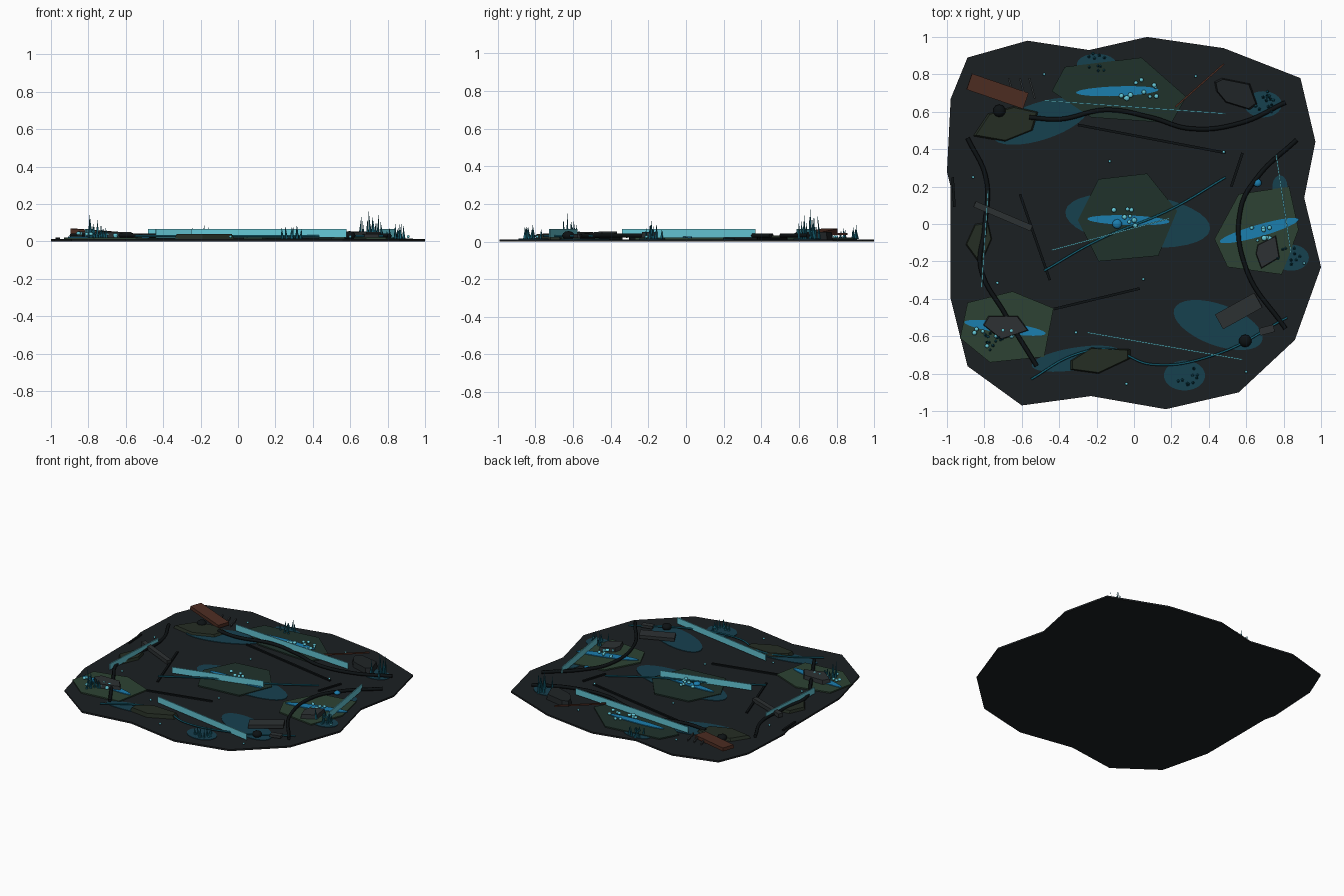
import bpy, bmesh, math, random
from mathutils import Vector, Matrix

if "Cube" in bpy.data.objects:
    bpy.data.objects.remove(bpy.data.objects["Cube"])

random.seed(4)
COLORS = dict(
    soil=(.011, .014, .016), moss=(.026, .055, .033), dark_moss=(.014, .032, .024),
    olive=(.018, .026, .017), water=(.008, .052, .078), glow=(.011, .21, .43),
    cyan=(.13, .58, .68), teal=(.008, .13, .19), cable=(.004, .006, .007),
    rust=(.075, .026, .016), metal=(.026, .031, .033), rock=(.014, .018, .02))
MATS = {}
for n, c in COLORS.items():
    MATS[n] = bpy.data.materials.new(n)
    MATS[n].diffuse_color = (*c, 1)


def finish(bm, name, mat, smooth=False):
    bmesh.ops.recalc_face_normals(bm, faces=bm.faces)
    me = bpy.data.meshes.new(name)
    bm.to_mesh(me)
    bm.free()
    me.materials.append(MATS[mat])
    for p in me.polygons:
        p.use_smooth = smooth
    ob = bpy.data.objects.new(name, me)
    bpy.context.collection.objects.link(ob)
    return ob


def slab(name, pts, z0, z1, mat, top_scale=1.0):
    """Flat polygon extruded from z0 to z1, optionally narrowed at the top."""
    bm = bmesh.new()
    face = bm.faces.new([bm.verts.new((x, y, z0)) for x, y in pts])
    r = bmesh.ops.extrude_face_region(bm, geom=[face], use_keep_orig=True)
    c = Vector((sum(p[0] for p in pts), sum(p[1] for p in pts), 0)) / len(pts)
    for v in r['geom']:
        if isinstance(v, bmesh.types.BMVert):
            v.co = c + (v.co - c) * top_scale
            v.co.z = z1
    return finish(bm, name, mat)


def ellipse(name, x, y, rx, ry, deg, z0, z1, mat, n=32):
    a = math.radians(deg)
    pts = []
    for i in range(n):
        t = 2 * math.pi * i / n
        u, v = rx * math.cos(t), ry * math.sin(t)
        pts.append((x + u * math.cos(a) - v * math.sin(a), y + u * math.sin(a) + v * math.cos(a)))
    return slab(name, pts, z0, z1, mat)


def box(name, loc, size, deg, mat, tilt=0):
    bm = bmesh.new()
    m = (Matrix.Translation(loc) @ Matrix.Rotation(math.radians(deg), 4, 'Z')
         @ Matrix.Rotation(math.radians(tilt), 4, 'Y') @ Matrix.Diagonal((*size, 1)))
    bmesh.ops.create_cube(bm, size=1, matrix=m)
    return finish(bm, name, mat)


def strip(name, a, b, width, z0, z1, mat):
    """Upright or flat bar between two plan points."""
    d = Vector(b) - Vector(a)
    return box(name, ((a[0] + b[0]) / 2, (a[1] + b[1]) / 2, (z0 + z1) / 2),
               (d.length, width, z1 - z0), math.degrees(math.atan2(d.y, d.x)), mat)


def cable(name, pts, z, r, mat):
    cu = bpy.data.curves.new(name, 'CURVE')
    cu.dimensions = '3D'
    cu.bevel_depth, cu.bevel_resolution, cu.use_fill_caps = r, 1, True
    sp = cu.splines.new('BEZIER')
    sp.bezier_points.add(len(pts) - 1)
    for p, q in zip(sp.bezier_points, pts):
        p.co = (*q, z)
        p.handle_left_type = p.handle_right_type = 'AUTO'
    cu.materials.append(MATS[mat])
    bpy.context.collection.objects.link(bpy.data.objects.new(name, cu))


def blob(bm, x, y, z, r, rz):
    bmesh.ops.create_icosphere(bm, subdivisions=2, radius=1, matrix=
                               Matrix.Translation((x, y, z)) @ Matrix.Diagonal((r, r, rz, 1)))


# Uneven ground plate
slab("ground_plate", [
    (-.89, .89), (-.57, .98), (-.24, .93), (.07, 1), (.48, .94), (.89, .78), (.97, .44),
    (.91, .14), (1, -.23), (.86, -.62), (.56, -.90), (.17, -.99), (-.23, -.92), (-.60, -.97),
    (-.89, -.76), (-.98, -.40), (-.98, .20), (-1, .28), (-.98, .67)], 0, .012, "soil")

# Puddles
for i, (x, y, rx, ry, d) in enumerate([
        (.02, .02, .39, .14, -7), (-.50, .55, .27, .10, 18), (.45, -.54, .25, .11, -20),
        (.84, -.18, .095, .07, 0), (.27, -.81, .11, .08, 0), (-.20, .855, .105, .055, 0),
        (.69, .64, .10, .07, 0), (-.31, -.72, .24, .06, 9), (.78, .20, .04, .06, 0)]):
    ellipse(f"puddle_{i}", x, y, rx, ry, d, .012, .016, "water")

# Moss beds
for i, (mat, pts) in enumerate([
        ("dark_moss", [(-.19, .24), (.07, .27), (.23, .07), (.13, -.17), (-.19, -.20), (-.30, .02)]),
        ("dark_moss", [(-.37, .84), (.04, .89), (.28, .68), (.20, .54), (-.23, .57), (-.44, .71)]),
        ("moss", [(.56, .16), (.83, .20), (.88, -.03), (.79, -.27), (.50, -.23), (.43, -.08)]),
        ("moss", [(-.89, -.42), (-.65, -.36), (-.43, -.45), (-.48, -.71), (-.77, -.74), (-.93, -.61)])]):
    slab(f"moss_bed_{i}", pts, .012, .021, mat)

# Low mounds
for i, (h, mat, pts) in enumerate([
        (.032, "olive", [(-.86, .47), (-.78, .59), (-.64, .63), (-.51, .60), (-.54, .50), (-.69, .44)]),
        (.032, "olive", [(-.90, -.11), (-.85, 0), (-.78, .01), (-.76, -.08), (-.82, -.22)]),
        (.040, "olive", [(-.34, -.73), (-.23, -.66), (-.02, -.67), (-.02, -.72), (-.19, -.80), (-.34, -.78)]),
        (.050, "rock", [(.43, .76), (.47, .78), (.62, .75), (.66, .64), (.62, .61), (.49, .65), (.44, .71)]),
        (.050, "metal", [(-.81, -.54), (-.78, -.49), (-.62, -.49), (-.56, -.57), (-.71, -.62)]),
        (.050, "metal", [(.65, -.16), (.66, -.11), (.76, -.06), (.78, -.18), (.68, -.24)])]):
    slab(f"mound_{i}", pts, .012, h, mat, .92)

# Glowing streams
for i, (x, y, rx, ry, d) in enumerate([(-.09, .71, .22, .026, 2), (-.03, .02, .22, .026, -2),
                                       (.67, -.035, .22, .032, 16), (-.69, -.555, .22, .03, -8)]):
    ellipse(f"glow_stream_{i}", x, y, rx, ry, d, .02, .026, "glow")

# Upright light panels
for i, (a, b) in enumerate([((-.48, .66), (.49, .59)), ((-.44, -.14), (.19, .03)),
                            ((-.25, -.58), (.58, -.725)), ((-.78, .18), (-.815, -.34)),
                            ((.76, .37), (.84, -.16))]):
    strip(f"light_panel_{i}", a, b, .007, .022, .067, "cyan")

# Cables and thin glowing veins
for i, pts in enumerate([
        [(-.56, .57), (-.40, .56), (-.15, .61), (.09, .57), (.30, .51), (.57, .54), (.81, .65)],
        [(.87, .45), (.66, .25), (.57, .08), (.60, -.24), (.81, -.56)],
        [(-.89, .46), (-.79, .24), (-.80, -.03), (-.82, -.23), (-.69, -.48), (-.52, -.76)]]):
    cable(f"cable_{i}", pts, .032, .012, "cable")
cable("vein_long", [(-.55, -.83), (-.32, -.70), (-.13, -.67), (.09, -.75), (.43, -.70), (.82, -.50)], .03, .006, "teal")
cable("vein_middle", [(-.48, -.25), (-.2, -.09), (.2, .08), (.49, .25)], .03, .006, "teal")

# Ground cracks
for i, (a, b) in enumerate([((-.30, .53), (.49, .38)), ((-.61, .16), (-.45, -.30)),
                            ((-.43, -.455), (.03, -.345)), ((.58, .38), (.52, .20)),
                            ((-.97, .25), (-.96, .09))]):
    strip(f"crack_{i}", a, b, .014, .012, .022, "cable")

# Scrap plates, beams and rods
box("rust_plate", (-.73, .71, .045), (.32, .09, .025), -19, "rust", 4)
box("left_beam", (-.70, .042, .035), (.33, .034, .028), -23, "metal", 2)
box("right_plate", (.56, -.465, .036), (.24, .09, .024), 29, "metal", -3)
box("small_plate", (.71, -.567, .03), (.08, .04, .02), 15, "metal")
strip("rust_rod", (.48, .855), (.22, .625), .009, .035, .045, "rust")
for i, x in enumerate((-.67, -.61, -.56)):
    strip(f"scrap_pin_{i}", (x, .78), (x + .03, .67), .01, .03, .042, "metal")

# Dark stones
for i, (x, y) in enumerate([(-.72, .605), (.595, -.625)]):
    bm = bmesh.new()
    blob(bm, x, y, .032, .034, .024)
    finish(bm, f"stone_{i}", "cable", True)

# Spiky grass clusters
for i, (x, y, r, h, n) in enumerate([(.70, .64, .085, .18, 14), (-.76, -.61, .08, .15, 14),
                                     (.27, -.81, .07, .095, 10), (-.20, .86, .07, .09, 10),
                                     (.83, -.17, .07, .12, 10)]):
    bm = bmesh.new()
    for k in range(n):
        t, d = random.uniform(0, 6.28), r * math.sqrt(random.random())
        hh = h - .015 if k == 0 else h * random.uniform(.3, .75)
        m = (Matrix.Translation((x + d * math.cos(t), y + d * math.sin(t) * .8, .014 + hh / 2))
             @ Matrix.Rotation(random.uniform(-.1, .1), 4, 'X')
             @ Matrix.Rotation(random.uniform(-.1, .1), 4, 'Y'))
        bmesh.ops.create_cone(bm, cap_ends=True, segments=5, radius1=.009, radius2=0, depth=hh, matrix=m)
    finish(bm, f"spike_cluster_{i}", "teal")

# Glowing bud groups
for i, (x, y, rx, ry, n) in enumerate([(-.05, .03, .06, .05, 8), (.03, .72, .10, .055, 12),
                                       (.67, -.05, .06, .04, 9), (-.75, -.61, .12, .05, 12)]):
    bm = bmesh.new()
    for k in range(n):
        blob(bm, x + random.uniform(-rx, rx), y + random.uniform(-ry, ry), random.uniform(.028, .045),
             random.uniform(.008, .015), .01)
    finish(bm, f"bud_group_{i}", "cyan", True)

# Scattered sparks and two larger teal buds
bm = bmesh.new()
for x, y in [(-.48, .80), (.48, .385), (-.13, .335), (.05, -.295), (-.31, -.58), (-.04, -.855),
             (.60, -.79), (-.73, -.315), (-.86, .25), (.33, .79), (.91, -.21)]:
    blob(bm, x, y, .026, .008, .008)
finish(bm, "sparks", "cyan", True)
bm = bmesh.new()
blob(bm, -.09, 0, .032, .026, .014)
blob(bm, .66, .22, .032, .022, .014)
finish(bm, "teal_buds", "glow", True)

for m in bpy.data.materials:
    if m.users and not m.is_grease_pencil:
        m.use_nodes = True
        m.node_tree.nodes["Principled BSDF"].inputs["Base Color"].default_value = m.diffuse_color
